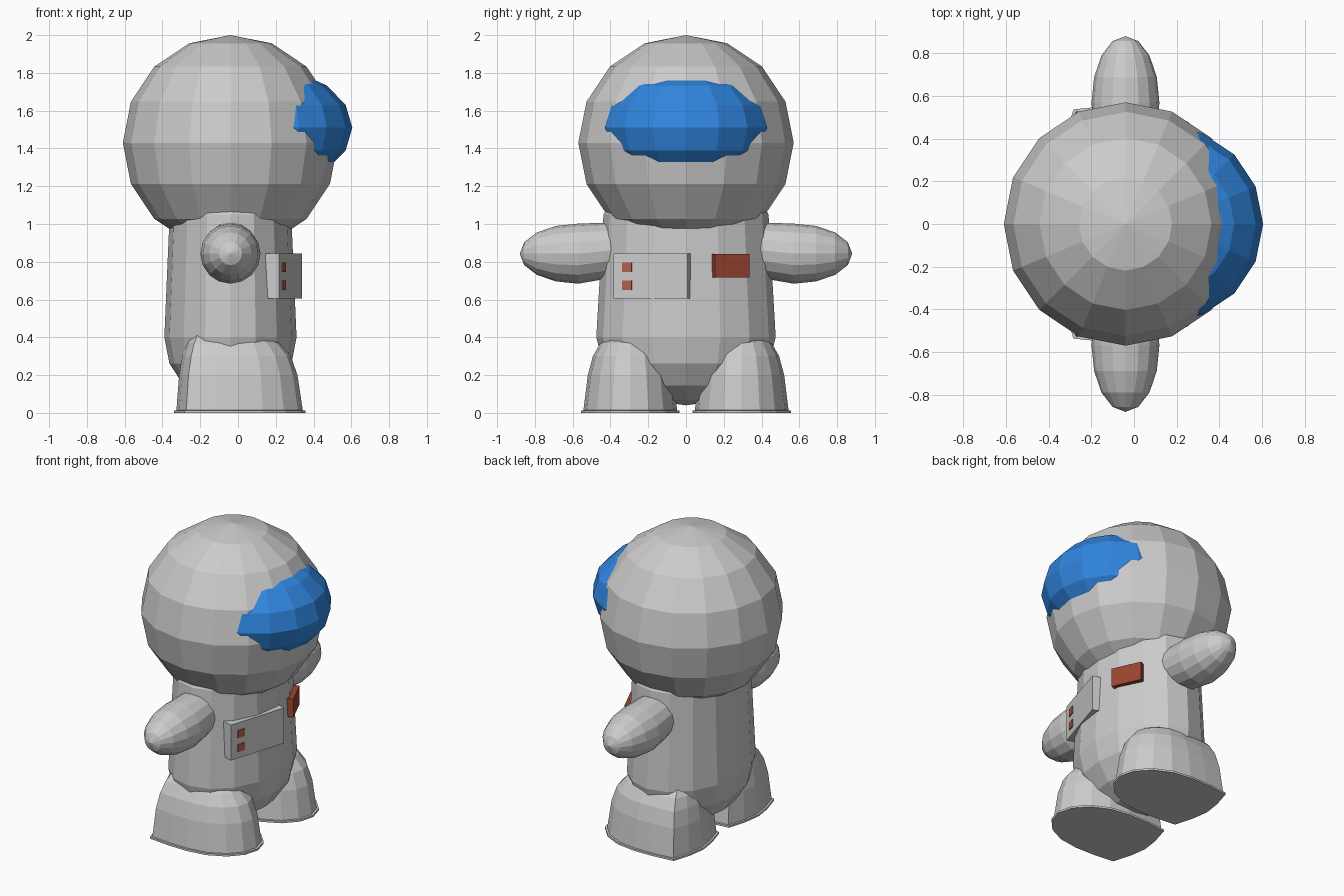
import bpy, bmesh
from math import sin, cos, pi, atan2
from mathutils import Matrix, Vector

if "Cube" in bpy.data.objects:
    bpy.data.objects.remove(bpy.data.objects["Cube"])

N = 16


def material(name, rgb):
    m = bpy.data.materials.new(name)
    m.diffuse_color = (*rgb, 1)
    m.use_nodes = True
    m.node_tree.nodes["Principled BSDF"].inputs["Base Color"].default_value = m.diffuse_color
    return m


def finish(bm, name, mat=None):
    bmesh.ops.recalc_face_normals(bm, faces=bm.faces)
    me = bpy.data.meshes.new(name)
    bm.to_mesh(me)
    bm.free()
    ob = bpy.data.objects.new(name, me)
    bpy.context.collection.objects.link(ob)
    if mat:
        me.materials.append(mat)
    return ob


def ellipsoid(name, centre, radii, mat=None):
    bm = bmesh.new()
    bmesh.ops.create_uvsphere(bm, u_segments=N, v_segments=8, radius=1)
    bm.transform(Matrix.Translation(centre) @ Matrix.Diagonal((*radii, 1)))
    return finish(bm, name, mat)


def loft(name, rings):
    """Skin a stack of N-point rings and cap both ends."""
    bm = bmesh.new()
    loops = [[bm.verts.new(p) for p in ring] for ring in rings]
    for a, b in zip(loops, loops[1:]):
        for i in range(N):
            j = (i + 1) % N
            bm.faces.new((a[i], a[j], b[j], b[i]))
    for end in (loops[0], loops[-1]):
        bmesh.ops.poke(bm, faces=[bm.faces.new(end)])
    return finish(bm, name)


def box(name, centre, size, angle, mat=None):
    bm = bmesh.new()
    bmesh.ops.create_cube(bm, size=1)
    bm.transform(Matrix.Translation(centre) @ Matrix.Rotation(angle, 4, 'Z')
                 @ Matrix.Diagonal((*size, 1)))
    return finish(bm, name, mat)


blue = material("visor_blue", (0.03, 0.24, 0.75))
rust = material("rust", (0.32, 0.06, 0.03))
light_rust = material("light_rust", (0.45, 0.11, 0.065))

CX = -0.04
angles = [2 * pi * i / N for i in range(N)]

# Helmet and visor
ellipsoid("helmet", (CX, 0, 1.43), (0.57, 0.57, 0.57))
ellipsoid("visor", (0.145, 0, 1.51), (0.46, 0.46, 0.315), blue)

# Torso: rounded bottom, slightly tapered upwards into the helmet
profile = [(0.4 - 0.36 * cos(k * pi / 8), max(sin(k * pi / 8), 0.001)) for k in range(5)]
profile += [(1.05, 0.92), (1.2, 0.75)]
loft("torso", [[(CX + 0.35 * s * cos(a), 0.475 * s * sin(a), z) for a in angles]
               for z, s in profile])

# Arms: stubby rounded cylinders pointing sideways; (y, centre z, radius)
arm = [(0.33, 0.868, 0.142), (0.57, 0.843, 0.159)]
arm += [(0.57 + 0.31 * sin(k * pi / 8), 0.843, max(0.159 * cos(k * pi / 8), 0.001))
        for k in range(1, 5)]

# Boots: round toe, square heel; (z, toe x, heel x, half width)
boot = [(0, 0.357, -0.338, 0.26), (0.013, 0.357, -0.338, 0.26),
        (0.014, 0.343, -0.326, 0.248), (0.2, 0.315, -0.312, 0.225),
        (0.3, 0.28, -0.295, 0.198), (0.37, 0.22, -0.275, 0.158),
        (0.425, 0.1, -0.25, 0.1), (0.445, 0.0, -0.2, 0.04)]
heel = [(0.4, 0.99), (0.84, 0.93), (0.95, 0.45), (1, 0)]
heel += [(x, -y) for x, y in heel[-2::-1]]


def boot_ring(z, toe, back, w, side):
    pts = [(toe * cos(a), w * sin(a)) for a in angles]
    pts[5:12] = [(back * x, w * y) for x, y in heel]
    return [(x, side * 0.295 + y, z) for x, y in pts]


for side, label in ((-1, "right"), (1, "left")):
    loft(label + "_arm", [[(CX + r * cos(a), side * y, z + r * sin(a)) for a in angles]
                          for y, z, r in arm])
    loft(label + "_boot", [boot_ring(*row, side) for row in boot])

# Chest control box, set at a slant, with two buttons
p, q = Vector((0.217, -0.385, 0)), Vector((0.34, 0.008, 0))
along = (q - p).normalized()
out = Vector((along.y, -along.x, 0))
turn = atan2(out.y, out.x)
box("control_box", (p + q) / 2 - out * 0.06 + Vector((0, 0, 0.725)),
    (0.12, (q - p).length, 0.24), turn)
for i, z in enumerate((0.77, 0.675)):
    box(f"button_{i + 1}", p + along * 0.077 + Vector((0, 0, z)),
        (0.012, 0.052, 0.05), turn, light_rust)

# Chest badge on the other side
box("badge", (0.24, 0.233, 0.778), (0.06, 0.2, 0.125), 0.42, rust)
